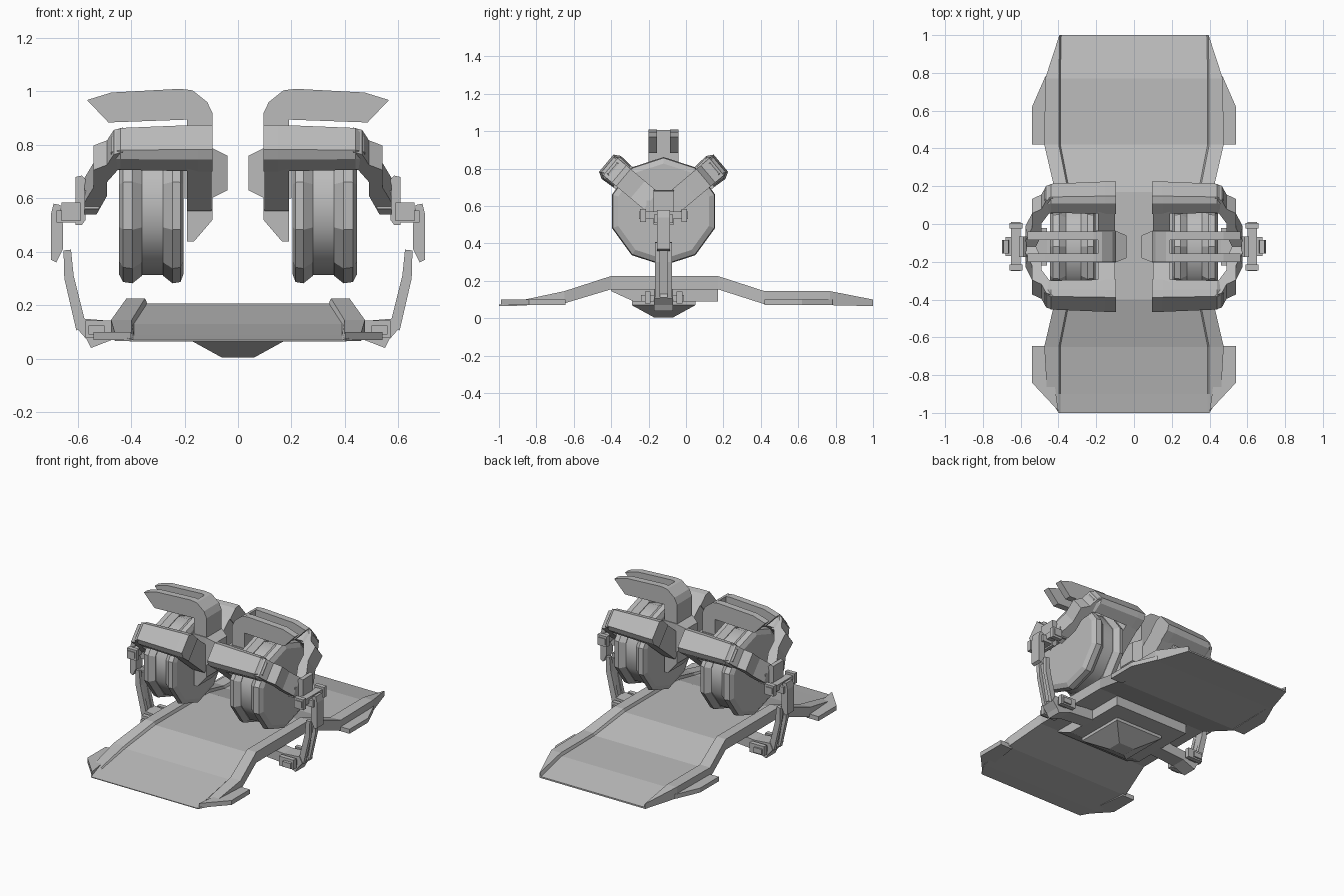
import bpy, bmesh, math
from mathutils import Vector

cube = bpy.data.objects.get("Cube")
if cube:
    bpy.data.objects.remove(cube, do_unlink=True)

grey = bpy.data.materials.new("light grey metal")
grey.use_nodes = True
grey.diffuse_color = (0.5, 0.5, 0.5, 1)
grey.node_tree.nodes["Principled BSDF"].inputs["Base Color"].default_value = (0.5, 0.5, 0.5, 1)

CY, CZ = -0.12, 0.572      # wheel axle position
TILT = math.radians(50)    # side arm angle from vertical


def loft(name, rings, mirror=True, smooth=0, caps=True):
    """Skin closed rings of points, cap the ends and mirror across x."""
    bm = bmesh.new()
    vs = [[bm.verts.new(p) for p in ring] for ring in rings]
    n = len(rings[0])
    for a, b in zip(vs, vs[1:]):
        for i in range(n):
            j = (i + 1) % n
            bm.faces.new((a[i], a[j], b[j], b[i]))
    if caps:
        bm.faces.new(vs[0])
        bm.faces.new(vs[-1])
    bmesh.ops.recalc_face_normals(bm, faces=bm.faces[:])
    mesh = bpy.data.meshes.new(name)
    bm.to_mesh(mesh)
    bm.free()
    mesh.materials.append(grey)
    ob = bpy.data.objects.new(name, mesh)
    bpy.context.collection.objects.link(ob)
    if mirror:
        ob.modifiers.new("mirror", "MIRROR")
    if smooth:
        bpy.ops.object.select_all(action="DESELECT")
        ob.select_set(True)
        bpy.context.view_layer.objects.active = ob
        bpy.ops.object.shade_smooth_by_angle(angle=math.radians(smooth))
    return ob


def box(name, x, y, z):
    loft(name, [[(x[0], y[0], k), (x[1], y[0], k), (x[1], y[1], k), (x[0], y[1], k)] for k in z])


def polar(x, r, t, a):
    """Point at axial x, radius r and tangent offset t, turned by a about the axle."""
    return (x, CY + r * math.sin(a) + t * math.cos(a), CZ + r * math.cos(a) - t * math.sin(a))


def radial_plate(name, profile, t0, t1, a):
    loft(name, [[polar(x, r, t, a) for x, r in profile] for t in (t0, t1)])


def side_plate(name, profile, y0, y1):
    loft(name, [[(x, y, z) for x, z in profile] for y in (y0, y1)])


def lathe(name, profile, smooth=0):
    loft(name, [[polar(x, r, 0, k * math.tau / 10) for k in range(10)] for x, r in profile],
         smooth=smooth)


# Ramp deck with raised rails: y, inner x, outer x, deck z, rail z, underside z
stations = [
    (-1.0, 0.39, 0.40, 0.070, 0.072, 0.065),
    (-0.9, 0.39, 0.46, 0.086, 0.092, 0.067),
    (-0.65, 0.39, 0.475, 0.13, 0.145, 0.08),
    (-0.4, 0.34, 0.417, 0.207, 0.226, 0.155),
    (0.17, 0.34, 0.417, 0.207, 0.226, 0.155),
    (0.42, 0.39, 0.475, 0.13, 0.145, 0.075),
    (0.77, 0.39, 0.47, 0.125, 0.145, 0.07),
    (1.0, 0.385, 0.395, 0.075, 0.10, 0.065),
]
rings = [[(0, y, zd), (xi, y, zd), (xi + 0.008, y, zr), (xo, y, zr), (xo, y, zb), (0, y, zb)]
         for y, xi, xo, zd, zr, zb in stations]
deck = loft("ramp_deck", rings)

# Side flaps on the ramp ends
for name, pts in {
    "front_flap": [(0.45, -0.645), (0.54, -0.645), (0.54, -0.84), (0.40, -0.99)],
    "rear_flap": [(0.45, 0.42), (0.54, 0.42), (0.54, 0.62), (0.47, 0.78), (0.44, 0.8)],
}.items():
    loft(name, [[(x, y, z) for x, y in pts] for z in (0.07, 0.1)])

# Underside keel and cross member
loft("keel", [[(sx * x, CY + sy * y, z) for sx, sy in ((1, 1), (-1, 1), (-1, -1), (1, -1))]
              for x, y, z in ((0.18, 0.17, 0.16), (0.18, 0.17, 0.07), (0.06, 0.05, 0.004))],
     mirror=False)
member = [(-0.4, 0.16), (-0.4, 0.145), (-0.28, 0.09), (0.17, 0.09), (0.17, 0.16)]
loft("cross_member", [[(x, y, z) for y, z in member] for x in (-0.28, 0.28)], mirror=False)

# Wheels: grooved drum between two flanges
lathe("wheel_drum", [(0.25, 0.258), (0.39, 0.258)], smooth=40)
lathe("inner_flange", [(0.204, 0.255), (0.215, 0.285), (0.245, 0.29), (0.28, 0.262), (0.282, 0.2)])
lathe("outer_flange", [(0.358, 0.2), (0.36, 0.262), (0.395, 0.29), (0.43, 0.285), (0.446, 0.255)])

# Inner hub and upright column
loft("hub", [[(x, CY + s * w, z) for s, z in ((-1, lo), (1, lo), (1, hi), (-1, hi))]
             for x, w, lo, hi in ((0.04, 0.06, 0.63, 0.76), (0.1, 0.085, 0.6, 0.79), (0.2, 0.085, 0.6, 0.79))])
side_plate("column", [(0.095, 0.52), (0.165, 0.438), (0.19, 0.438), (0.19, 0.9), (0.095, 0.918)],
           CY - 0.08, CY + 0.08)

# Top arm: solid elbow and two prongs
side_plate("top_elbow", [(0.095, 0.89), (0.095, 0.918), (0.115, 0.96), (0.17, 1.004), (0.19, 1.007), (0.19, 0.89)],
           CY - 0.08, CY + 0.08)
prong = [(0.18, 0.895), (0.18, 1.005), (0.215, 1.01), (0.474, 0.996), (0.565, 0.968), (0.485, 0.884)]
for name, t in (("front_prong", -0.08), ("rear_prong", 0.035)):
    side_plate(name, prong, CY + t, CY + t + 0.045)

# Side arms: spoke, grip over the tread and stepped outer strut
grip = [(-0.06, 0.40), (0.06, 0.40), (0.08, 0.365), (0.075, 0.29), (-0.075, 0.29), (-0.08, 0.365)]
strut = [(0.43, 0.385), (0.465, 0.37), (0.49, 0.31), (0.54, 0.28), (0.54, 0.18), (0.575, 0.09),
         (0.575, 0.02), (0.53, 0.02), (0.49, 0.13), (0.49, 0.21), (0.45, 0.28), (0.43, 0.28)]
spoke = [(0.1, 0.06), (0.19, 0.06), (0.19, 0.33), (0.1, 0.35)]
for side, a in (("front", -TILT), ("rear", TILT)):
    radial_plate(side + "_spoke", spoke, -0.075, 0.075, a)
    radial_plate(side + "_strut", strut, -0.06, 0.06, a)
    loft(side + "_grip", [[polar(x, 0.29 + (r - 0.29) * k, t * k, a) for t, r in grip]
                          for x, k in ((0.095, 1), (0.15, 1), (0.44, 0.9), (0.475, 0.6))])

# Outer pivot where the struts meet
box("pivot_block", (0.52, 0.575), (CY - 0.09, CY + 0.09), (0.56, 0.63))
side_plate("pivot_plate", [(0.57, 0.52), (0.57, 0.67), (0.585, 0.685), (0.608, 0.68), (0.608, 0.5), (0.585, 0.5)],
           CY - 0.055, CY + 0.055)
box("pivot_pin", (0.60, 0.65), (CY - 0.13, CY + 0.13), (0.53, 0.57))
box("pivot_arm", (0.59, 0.68), (CY - 0.05, CY + 0.05), (0.51, 0.555))
for name, s in (("front_pin_end", -1), ("rear_pin_end", 1)):
    box(name, (0.59, 0.66), sorted((CY + s * 0.095, CY + s * 0.125)), (0.515, 0.585))

# Hanging linkage down to the foot
side_plate("upper_link", [(0.70, 0.54), (0.69, 0.58), (0.665, 0.575), (0.655, 0.5), (0.655, 0.41), (0.68, 0.36), (0.70, 0.37)],
           CY - 0.035, CY + 0.035)
lower = [(0.653, 0.405), (0.625, 0.408), (0.615, 0.31), (0.57, 0.13), (0.605, 0.105), (0.65, 0.30)]
for name, t in (("front_lower_link", -0.045), ("rear_lower_link", 0.02)):
    side_plate(name, lower, CY + t, CY + t + 0.025)
side_plate("lower_link_web", [(0.64, 0.38), (0.63, 0.38), (0.58, 0.13), (0.595, 0.13)], CY - 0.03, CY + 0.03)
side_plate("foot", [(0.27, 0.16), (0.27, 0.09), (0.46, 0.075), (0.55, 0.04), (0.565, 0.07), (0.6, 0.11), (0.58, 0.15), (0.46, 0.14)],
           CY - 0.05, CY + 0.05)
box("foot_pin", (0.50, 0.56), (CY - 0.12, CY + 0.11), (0.09, 0.125))
for name, s in (("front_foot_lug", -1), ("rear_foot_lug", 1)):
    box(name, (0.46, 0.57), sorted((CY + s * 0.07, CY + s * 0.1)), (0.08, 0.143))

# Deck: drop the hidden centre seam so both halves join cleanly
bm = bmesh.new()
bm.from_mesh(deck.data)
seam = [f for f in bm.faces if all(abs(v.co.x) < 1e-5 for v in f.verts)]
bmesh.ops.delete(bm, geom=seam, context="FACES")
bm.to_mesh(deck.data)
bm.free()
